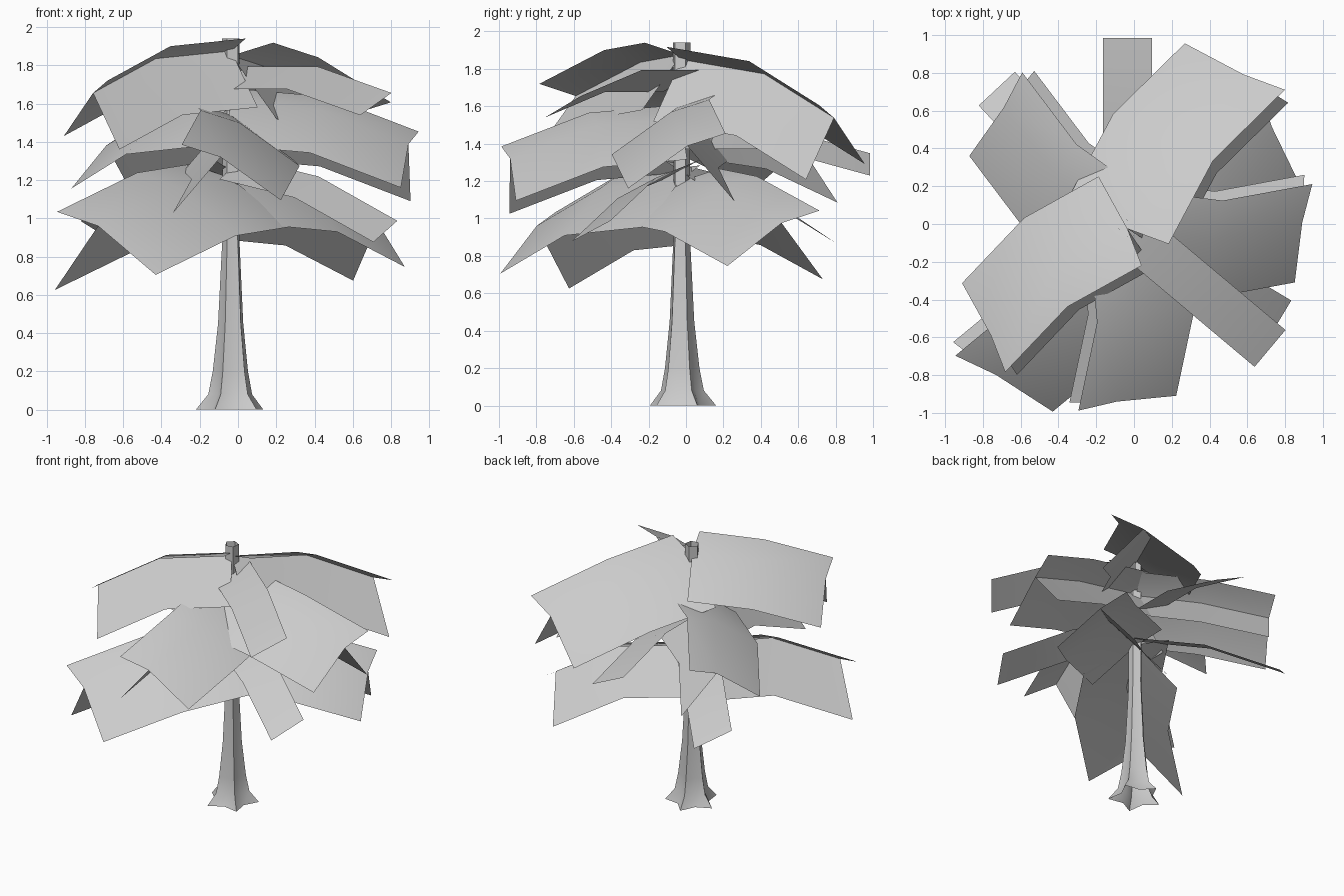
import bpy
import math
from mathutils import Matrix, Vector

cube = bpy.data.objects.get("Cube")
if cube:
    bpy.data.objects.remove(cube, do_unlink=True)

grey = bpy.data.materials.new("plain_grey")
grey.use_nodes = True
GREY = (0.6, 0.6, 0.6, 1)
grey.diffuse_color = GREY
grey.node_tree.nodes["Principled BSDF"].inputs["Base Color"].default_value = GREY

CENTRE = Vector((-0.035, -0.025, 0))


def add_mesh(name, verts, faces, crease=35):
    mesh = bpy.data.meshes.new(name)
    mesh.from_pydata(verts, [], faces)
    mesh.materials.append(grey)
    mesh.shade_smooth()
    mesh.set_sharp_from_angle(angle=math.radians(crease))
    obj = bpy.data.objects.new(name, mesh)
    bpy.context.collection.objects.link(obj)
    return obj


def sheet(path, section):
    """Sweep a section of offsets along a path without turning it."""
    n = len(section)
    verts = [Vector(p) + Vector(o) for p in path for o in section]
    faces = [(r * n + i, r * n + i + 1, r * n + n + i + 1, r * n + n + i)
             for r in range(len(path) - 1) for i in range(n - 1)]
    return verts, faces


def place(name, parts, height, angle, size, side, droop):
    """Join sheets, then lean, scale, mirror and turn them about the trunk."""
    turn = Matrix.Rotation(math.radians(angle), 3, 'Z')
    verts, faces = [], []
    for part_verts, part_faces in parts:
        start = len(verts)
        faces += [tuple(start + i for i in f) for f in part_faces]
        for v in part_verts:
            p = Vector((v.x, v.y * side, v.z - droop * v.x)) * size
            verts.append(CENTRE + turn @ p + Vector((0, 0, height)))
    if side < 0:
        faces = [f[::-1] for f in faces]
    add_mesh(name, verts, faces)


# Trunk: five-pointed flared root, tapering to a slim pentagon, open at both ends
trunk_rings = [(0, 0.188, 0.6), (0.08, 0.122, 0.68), (0.2, 0.098, 0.72), (0.45, 0.07, 0.75),
               (0.9, 0.047, 0.8), (1.94, 0.049, 0.81)]
verts, faces = [], []
for z, radius, valley in trunk_rings:
    for i in range(10):
        a = math.radians(-45 + 36 * i)
        r = radius * (valley if i % 2 else 1)
        verts.append(CENTRE + Vector((r * math.cos(a), r * math.sin(a), z)))
for k in range(len(trunk_rings) - 1):
    for i in range(10):
        j = (i + 1) % 10
        faces.append((k * 10 + i, k * 10 + j, k * 10 + 10 + j, k * 10 + 10 + i))
add_mesh("trunk", verts, faces)

# Wide fronds: a folded sheet with a second flap hanging under its ridge
ridge = [(0, 0, 0), (0.445, -0.07, -0.04), (0.917, 0, -0.22)]
blade = [(-0.05, -0.312, -0.225), (0, 0, 0), (0.06, 0.2, 0.065)]
flap = [(0, 0, 0), (0.02, 0.25, -0.295)]
wide_fronds = {
    "top_frond_back_left": (1.85, 53, 1.115, -1, 0.065),
    "top_frond_front_right": (1.875, 218, 1, 1, 0),
    "middle_frond_front": (1.54, 266.5, 1, -1, 0),
    "middle_frond_left": (1.61, 2, 1.01, 1, 0),
    "middle_frond_back_right": (1.6, 135.5, 1, -1, 0),
    "low_frond_front_right": (1.21, 228, 1.135, -1, 0),
    "low_frond_back_left": (1.2, 35, 1.02, 1, 0),
}
for name, spot in wide_fronds.items():
    place(name, [sheet(ridge, blade), sheet(ridge, flap)], *spot)

# Narrow fronds: plain tilted strips between the wide ones
spine = [(0, 0, 0), (0.455, 0, 0), (0.93, 0, -0.13)]
strip = [(0, -0.12, -0.055), (0, 0.12, 0.055)]
narrow_fronds = {
    "top_strip_front_left": (1.735, -40, 1.06, 1, 0),
    "middle_strip_back": (1.43, 90, 1.085, 1, 0),
    "low_strip_front_left": (1.26, -31, 1.01, 1, 0.21),
    "low_strip_back_right": (1.25, 133, 1.09, 1, 0.18),
}
for name, spot in narrow_fronds.items():
    place(name, [sheet(spine, strip)], *spot)
